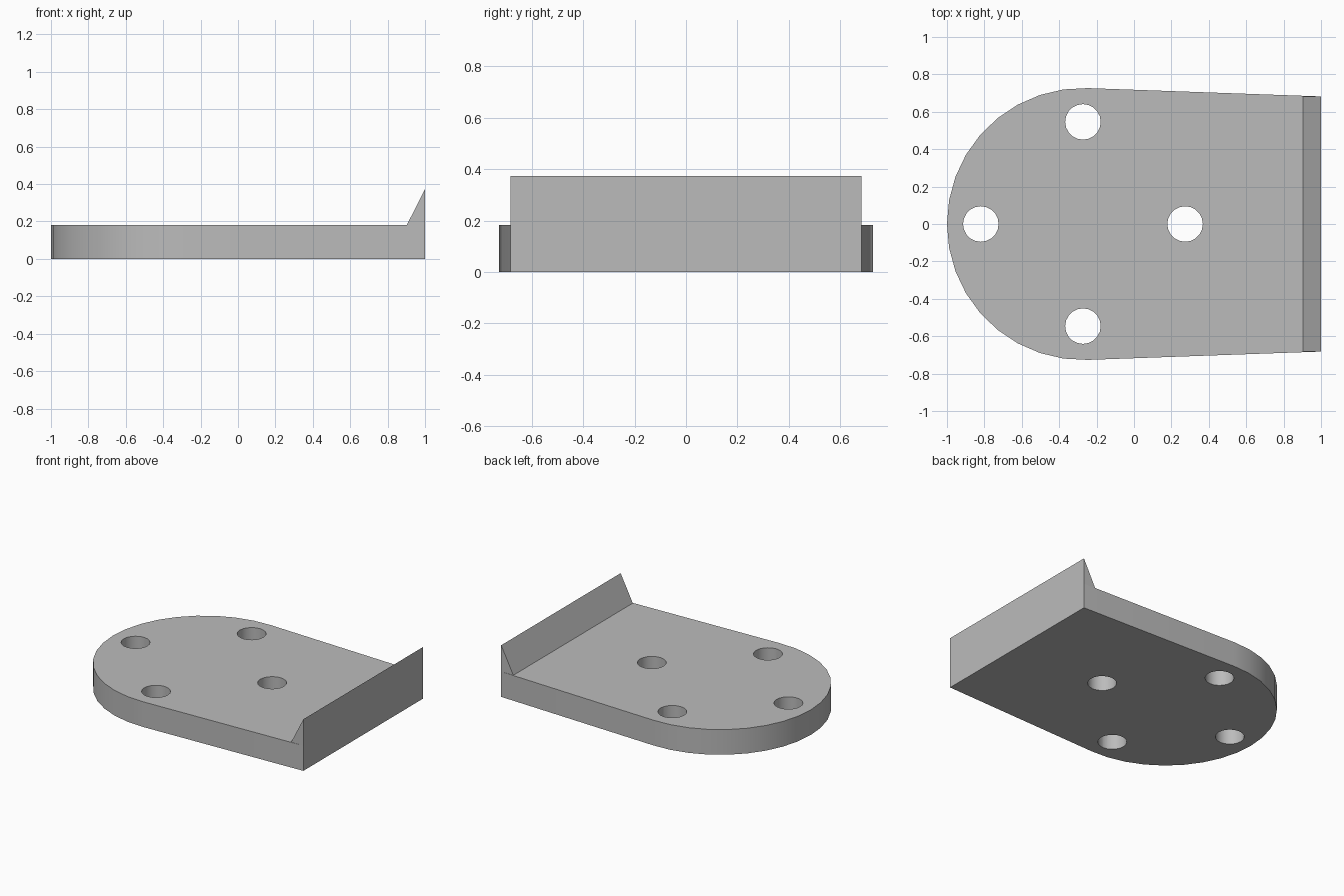
import bpy, bmesh
from math import sin, cos, pi, radians
from mathutils import Vector

cube = bpy.data.objects.get("Cube")
if cube:
    bpy.data.objects.remove(cube, do_unlink=True)

PLATE_TOP, LIP_TOP = 0.182, 0.373
ARC_X, ARC_R = -0.273, 0.727
HOLE_RING, HOLE_R = 0.546, 0.095

grey = bpy.data.materials.new("plain grey")
grey.use_nodes = True
grey.diffuse_color = (0.5, 0.5, 0.5, 1)
grey.node_tree.nodes["Principled BSDF"].inputs["Base Color"].default_value = (0.5, 0.5, 0.5, 1)


def prism(name, outline, direction):
    """Extrude a closed outline of 3D points along a direction."""
    bm = bmesh.new()
    face = bm.faces.new([bm.verts.new(p) for p in outline])
    grown = bmesh.ops.extrude_face_region(bm, geom=[face])["geom"]
    verts = [v for v in grown if isinstance(v, bmesh.types.BMVert)]
    bmesh.ops.translate(bm, verts=verts, vec=Vector(direction))
    bmesh.ops.recalc_face_normals(bm, faces=bm.faces)
    mesh = bpy.data.meshes.new(name)
    bm.to_mesh(mesh)
    bm.free()
    mesh.materials.append(grey)
    obj = bpy.data.objects.new(name, mesh)
    bpy.context.collection.objects.link(obj)
    return obj


def arc(cx, cy, r, start, end, steps, z):
    angles = [radians(start + (end - start) * i / steps) for i in range(steps + 1)]
    return [(cx + r * cos(a), cy + r * sin(a), z) for a in angles]


# Base plate: rounded end with gently tapering sides
outline = arc(ARC_X, 0, ARC_R, 88, 272, 18, 0) + [(1, -0.682, 0), (1, 0.682, 0)]
plate = prism("base_plate", outline, (0, 0, PLATE_TOP))

# Four through holes on a circle
for i in range(4):
    a = i * pi / 2
    ring = arc(ARC_X + HOLE_RING * cos(a), HOLE_RING * sin(a), HOLE_R, 0, 342, 19, -0.1)
    cutter = prism("hole_cutter", ring, (0, 0, 0.5))
    cutter.hide_render = True
    mod = plate.modifiers.new("hole", "BOOLEAN")
    mod.operation, mod.solver, mod.object = "DIFFERENCE", "EXACT", cutter
    bpy.context.view_layer.objects.active = plate
    bpy.ops.object.modifier_apply(modifier=mod.name)
    bpy.data.objects.remove(cutter, do_unlink=True)

# Raised wedge lip across the square end
wedge = [(0.903, -0.682, PLATE_TOP), (1, -0.682, PLATE_TOP), (1, -0.682, LIP_TOP)]
prism("end_lip", wedge, (0, 1.364, 0))

# Smooth the curved walls, keep the rims sharp
bpy.ops.object.select_all(action="DESELECT")
plate.select_set(True)
bpy.context.view_layer.objects.active = plate
bpy.ops.object.shade_smooth_by_angle(angle=radians(30))
